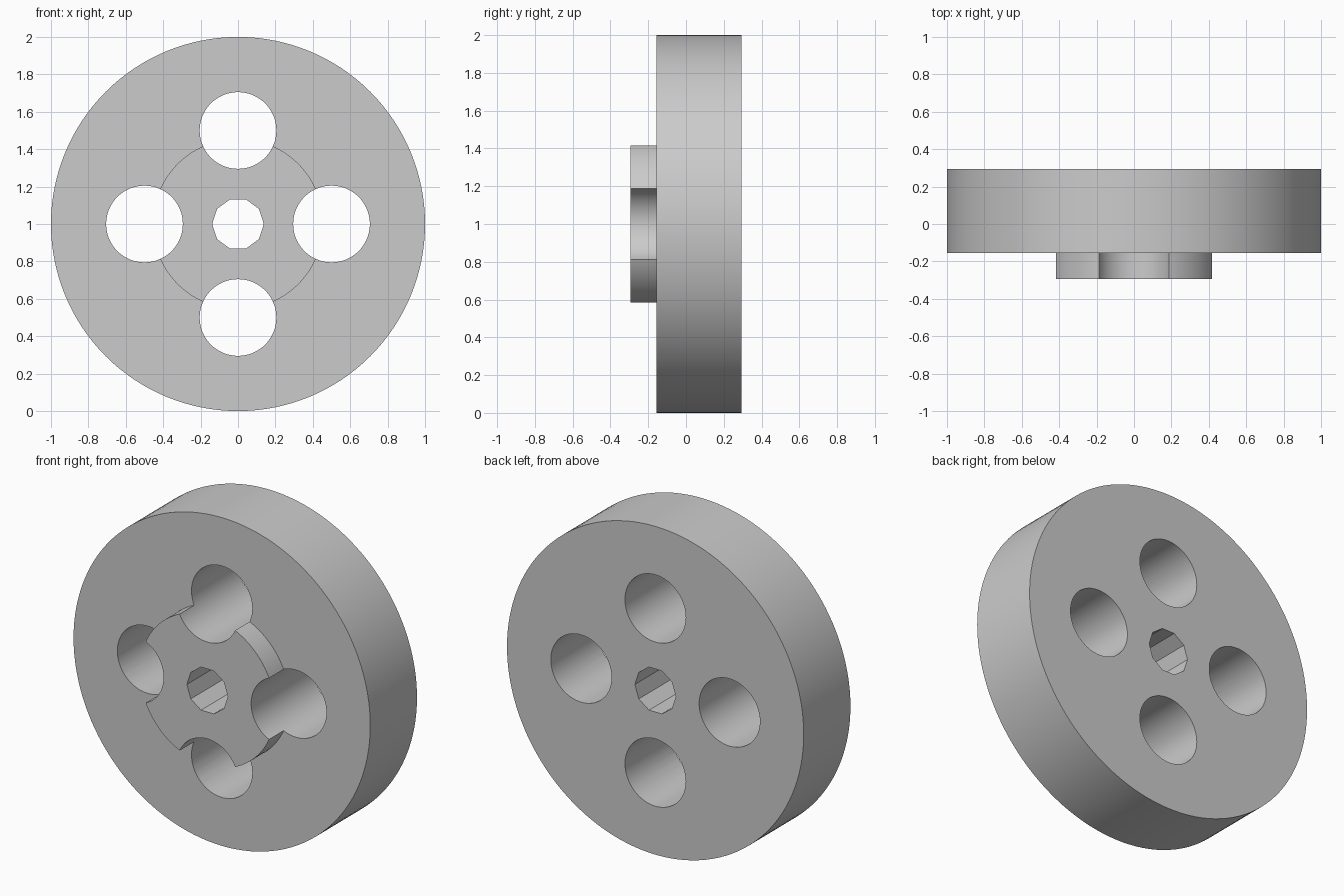
import bpy
import bmesh
from math import cos, sin, pi, radians

cube = bpy.data.objects.get("Cube")
if cube:
    bpy.data.objects.remove(cube, do_unlink=True)

# Main sizes
FRONT, STEP, BACK = -0.295, -0.155, 0.295
RIM_R, HUB_R, HOLE_R, BORE_R = 1.0, 0.456, 0.205, 0.138
HOLE_DIST, AXLE_Z = 0.5, 1.0

grey = bpy.data.materials.new("light_grey")
grey.use_nodes = True
COLOUR = (0.6, 0.6, 0.6, 1)
grey.diffuse_color = COLOUR
grey.node_tree.nodes["Principled BSDF"].inputs["Base Color"].default_value = COLOUR


def turned(name, profile, sides, x=0.0, z=AXLE_Z):
    """Solid turned round an axle along y; profile is (radius, y) from front to back."""
    bm = bmesh.new()
    rings = [[bm.verts.new((x + r * cos(2 * pi * i / sides), y,
                            z + r * sin(2 * pi * i / sides)))
              for i in range(sides)] for r, y in profile]
    for a, b in zip(rings, rings[1:]):
        for i in range(sides):
            j = (i + 1) % sides
            bm.faces.new((a[i], a[j], b[j], b[i]))
    bm.faces.new(rings[0])
    bm.faces.new(rings[-1])
    bmesh.ops.recalc_face_normals(bm, faces=bm.faces)
    mesh = bpy.data.meshes.new(name)
    bm.to_mesh(mesh)
    bm.free()
    mesh.materials.append(grey)
    obj = bpy.data.objects.new(name, mesh)
    bpy.context.collection.objects.link(obj)
    return obj


# Wheel disc with the raised hub on its front
wheel = turned("wheel", [(HUB_R, FRONT), (HUB_R, STEP), (RIM_R, STEP), (RIM_R, BACK)], 128)

# Four round holes and the ten-sided axle bore
through = (FRONT - 0.1, BACK + 0.1)
cutters = [turned("bore_cutter", [(BORE_R, y) for y in through], 10)]
for k in range(4):
    a = k * pi / 2
    cutters.append(turned("hole_cutter", [(HOLE_R, y) for y in through], 64,
                          HOLE_DIST * cos(a), AXLE_Z + HOLE_DIST * sin(a)))

bpy.context.view_layer.objects.active = wheel
for cutter in cutters:
    cutter.hide_render = True
    cut = wheel.modifiers.new("cut", "BOOLEAN")
    cut.operation = "DIFFERENCE"
    cut.solver = "EXACT"
    cut.object = cutter
    bpy.ops.object.modifier_apply(modifier=cut.name)
    bpy.data.objects.remove(cutter, do_unlink=True)

# Smooth round walls, crisp edges and bore flats
bpy.ops.object.select_all(action="DESELECT")
wheel.select_set(True)
bpy.ops.object.shade_smooth_by_angle(angle=radians(30))
